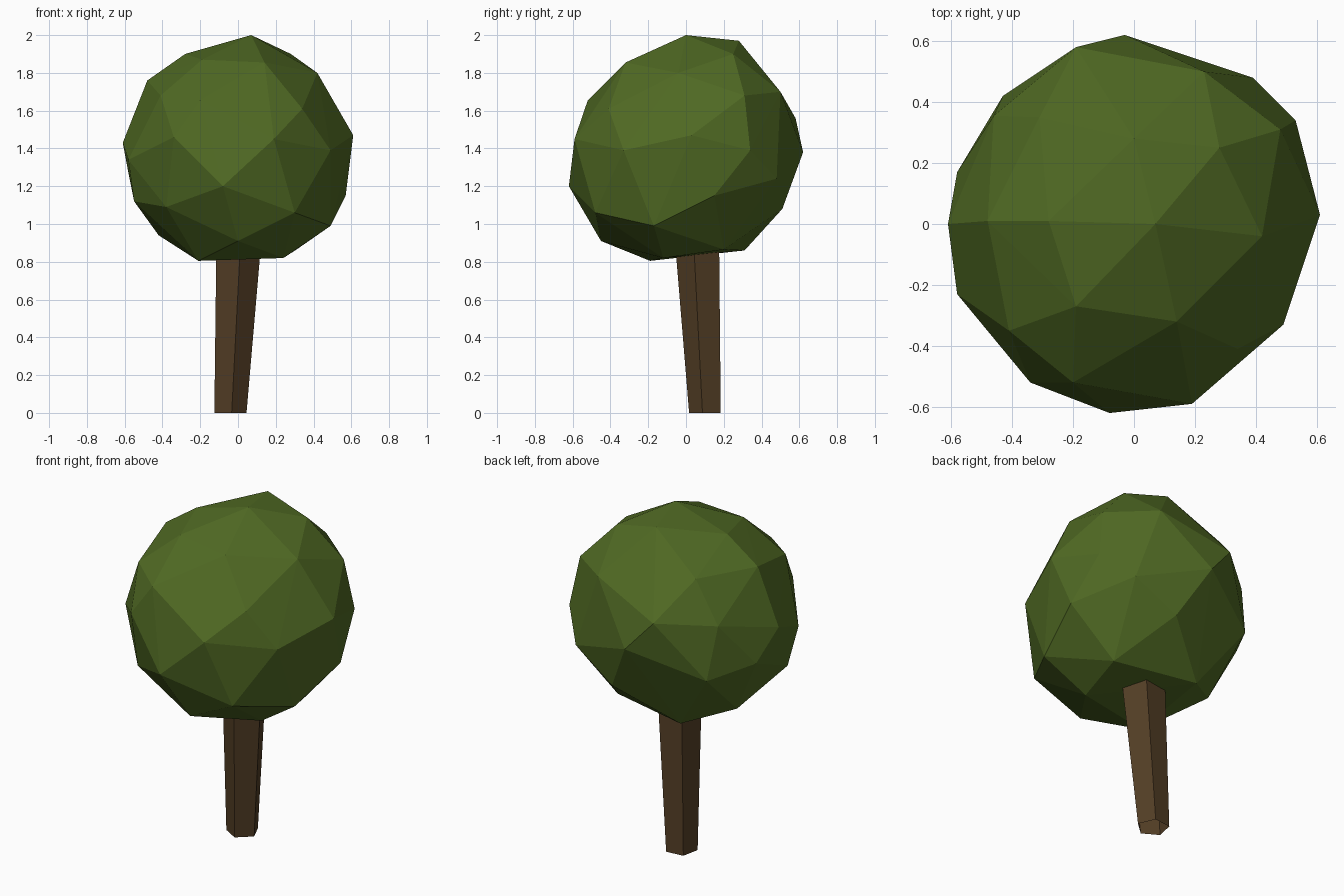
import bpy, bmesh, math

if "Cube" in bpy.data.objects:
    bpy.data.objects.remove(bpy.data.objects["Cube"])


def material(name, rgb):
    m = bpy.data.materials.new(name)
    m.diffuse_color = (*rgb, 1)
    m.use_nodes = True
    m.node_tree.nodes["Principled BSDF"].inputs["Base Color"].default_value = m.diffuse_color
    return m


def finish(name, bm, mat):
    bmesh.ops.recalc_face_normals(bm, faces=bm.faces)
    mesh = bpy.data.meshes.new(name)
    bm.to_mesh(mesh)
    bm.free()
    mesh.materials.append(mat)
    bpy.context.collection.objects.link(bpy.data.objects.new(name, mesh))


leaf = material("leaf green", (0.08, 0.143, 0.017))
bark = material("bark brown", (0.088, 0.049, 0.019))

# Foliage: faceted irregular ball, the convex hull of its corner points
corners = [
    # crown
    (.07, 0, 2.0), (0, .28, 1.97), (.28, .25, 1.9), (.42, -.04, 1.8),
    (.14, -.32, 1.855), (-.19, -.27, 1.87), (-.28, .01, 1.9),
    # upper ring
    (-.48, .01, 1.76), (-.41, -.35, 1.68), (-.2, -.52, 1.655), (.34, -.41, 1.61),
    (.48, .31, 1.68), (.23, .5, 1.7), (-.19, .58, 1.56), (-.31, .35, 1.77),
    # middle ring
    (-.61, 0, 1.43), (-.34, -.52, 1.46), (.19, -.59, 1.45), (.49, -.33, 1.39),
    (.61, .03, 1.47), (.53, .34, 1.39), (-.03, .62, 1.38), (-.46, .355, 1.53),
    (-.58, -.23, 1.34),
    # lower ring
    (-.08, -.62, 1.2), (.39, .48, 1.24), (-.43, .42, 1.22), (.3, -.48, 1.06),
    (-.38, -.4, 1.09), (.57, .15, 1.15), (.13, .51, 1.08), (-.58, .17, 1.27),
    (-.55, -.17, 1.12),
    # underside
    (0, -.45, .91), (.49, -.17, .99), (-.42, .12, .94), (.31, .2, .865),
    (.24, -.12, .82), (-.21, -.19, .805), (-.18, .31, .86),
]
bm = bmesh.new()
for c in corners:
    bm.verts.new(c)
bmesh.ops.convex_hull(bm, input=bm.verts)
loose = [v for v in bm.verts if not v.link_faces]
bmesh.ops.delete(bm, geom=loose, context='VERTS')
finish("foliage", bm, leaf)

# Trunk: leaning, open five-sided prism, widening upwards into the foliage
bm = bmesh.new()
rings = []
for x, y, z, r in ((-.043, .106, 0, .09), (.001, .066, .92, .126)):
    angles = [math.radians(-84 + 72 * i) for i in range(5)]
    rings.append([bm.verts.new((x + r * math.cos(a), y + r * math.sin(a), z)) for a in angles])
low, top = rings
for i in range(5):
    j = (i + 1) % 5
    bm.faces.new((low[i], low[j], top[j], top[i]))
finish("trunk", bm, bark)
